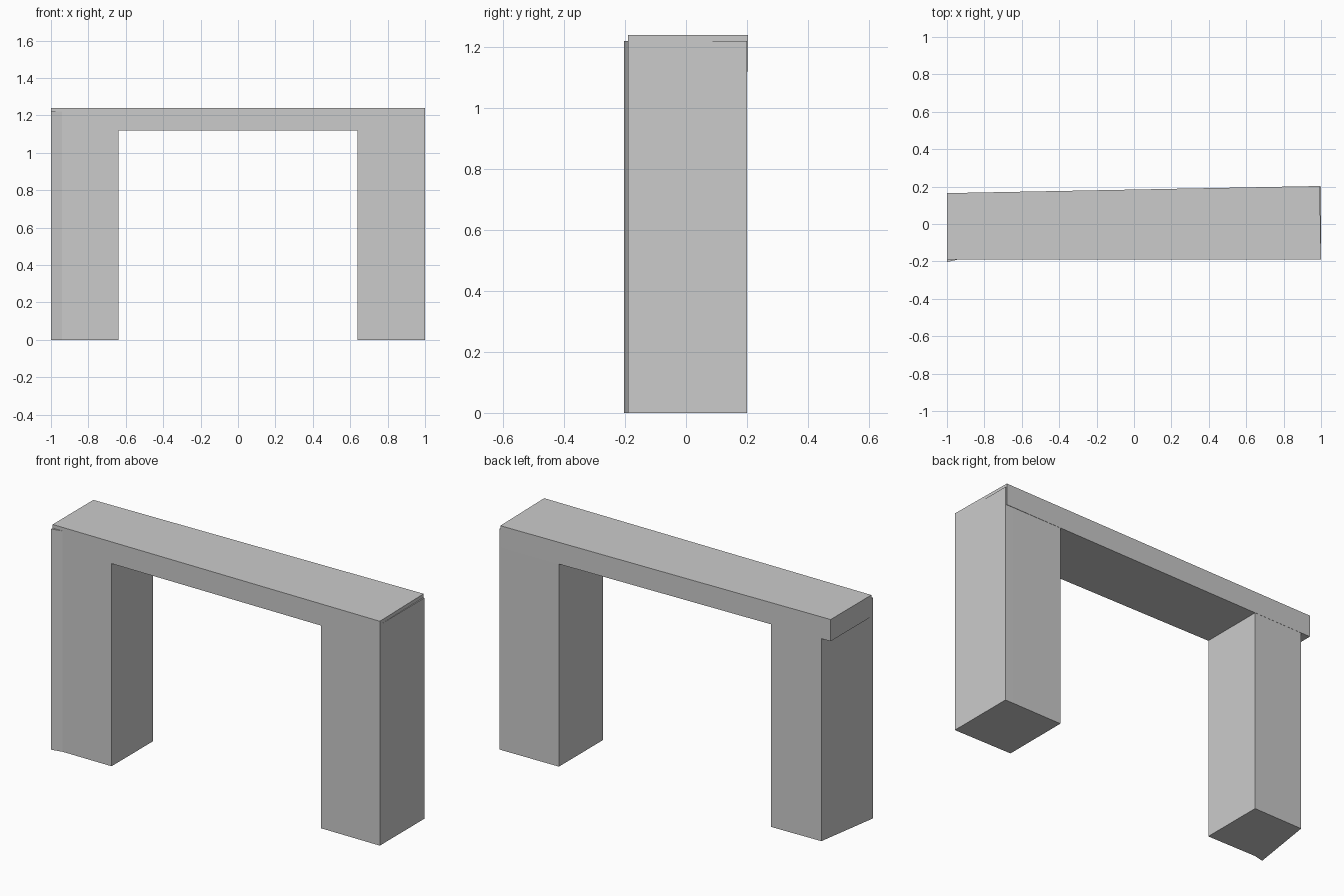
import bpy, bmesh

if "Cube" in bpy.data.objects:
    bpy.data.objects.remove(bpy.data.objects["Cube"])


def prism(name, outline, z0, z1):
    """Extrude a counter-clockwise plan outline from z0 up to z1."""
    bm = bmesh.new()
    face = bm.faces.new([bm.verts.new((x, y, z0)) for x, y in outline])
    top = bmesh.ops.extrude_face_region(bm, geom=[face], use_keep_orig=True)
    verts = [g for g in top["geom"] if isinstance(g, bmesh.types.BMVert)]
    bmesh.ops.translate(bm, verts=verts, vec=(0, 0, z1 - z0))
    bmesh.ops.recalc_face_normals(bm, faces=bm.faces)
    mesh = bpy.data.meshes.new(name)
    bm.to_mesh(mesh)
    bm.free()
    obj = bpy.data.objects.new(name, mesh)
    bpy.context.collection.objects.link(obj)
    return obj


# Lintel: slightly tapered in plan, with a skewed right end
prism("lintel", [(-1, -0.19), (1, -0.19), (0.993, 0.203), (-1, 0.165)], 1.12, 1.24)

# Left pillar: skewed outer face and a small flared front corner
prism("left_pillar", [(-1, -0.203), (-0.94, -0.19), (-0.64, -0.19),
                      (-0.64, 0.171), (-0.943, 0.165)], 0, 1.22)

# Right pillar: squared outer face
prism("right_pillar", [(0.64, -0.19), (1, -0.19), (1, 0.2),
                       (0.95, 0.2), (0.64, 0.195)], 0, 1.22)
